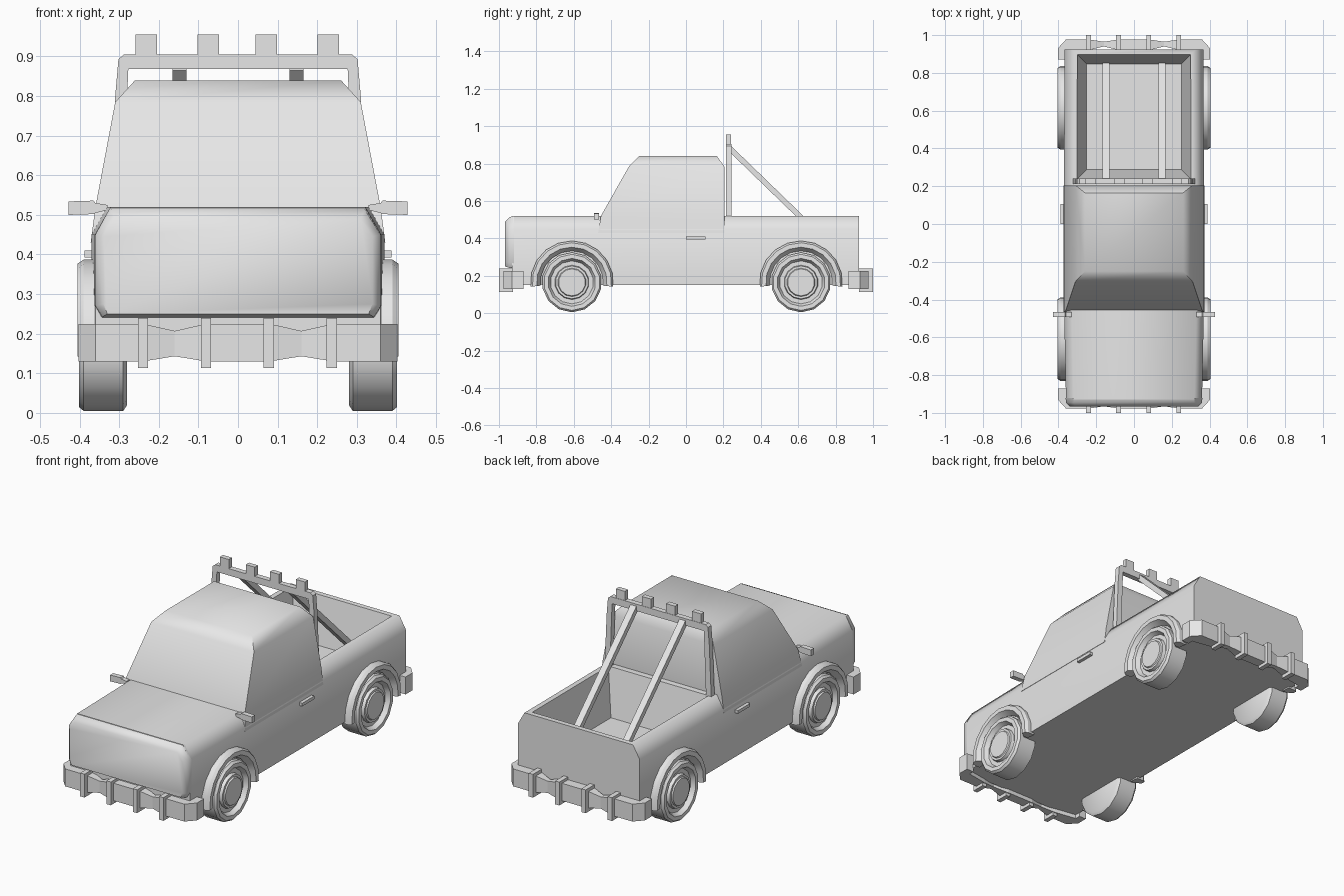
import bpy
import bmesh
from math import sin, cos, pi, radians

cube = bpy.data.objects.get("Cube")
if cube:
    bpy.data.objects.remove(cube, do_unlink=True)

grey = bpy.data.materials.new("plain_grey")
grey.use_nodes = True
grey.diffuse_color = (0.8, 0.8, 0.8, 1)
grey.node_tree.nodes["Principled BSDF"].inputs["Base Color"].default_value = (0.8, 0.8, 0.8, 1)


def loft(rings):
    """Skin a list of equal closed rings and cap both ends."""
    bm = bmesh.new()
    rows = [[bm.verts.new(p) for p in ring] for ring in rings]
    n = len(rows[0])
    for a, b in zip(rows, rows[1:]):
        for i in range(n):
            j = (i + 1) % n
            bm.faces.new((a[i], a[j], b[j], b[i]))
    bm.faces.new(rows[0])
    bm.faces.new(rows[-1])
    bmesh.ops.recalc_face_normals(bm, faces=bm.faces)
    return bm


def finish(bm, name, angle=None):
    mesh = bpy.data.meshes.new(name)
    bm.to_mesh(mesh)
    bm.free()
    mesh.materials.append(grey)
    obj = bpy.data.objects.new(name, mesh)
    bpy.context.collection.objects.link(obj)
    if angle:
        bpy.ops.object.select_all(action='DESELECT')
        obj.select_set(True)
        bpy.context.view_layer.objects.active = obj
        bpy.ops.object.shade_smooth_by_angle(angle=radians(angle))
    return obj


def box(name, x, y, z):
    """Box from (low, high) pairs."""
    ring = lambda h: [(x[0], y[0], h), (x[1], y[0], h), (x[1], y[1], h), (x[0], y[1], h)]
    return finish(loft([ring(z[0]), ring(z[1])]), name)


def section(y, half):
    """Mirror a half cross-section of (x, z) points at station y."""
    return [(x, y, z) for x, z in half] + [(-x, y, z) for x, z in reversed(half)]


# Lower body with an open, tapered bed
stations = [(-0.93, 0.36), (-0.45, 0.37), (0.21, 0.37), (0.925, 0.368)]
body = loft([section(y, [(w, 0.152), (w, 0.45), (w - 0.04, 0.52)]) for y, w in stations])
bed = max((f for f in body.faces if f.normal.z > 0.9), key=lambda f: f.calc_center_median().y)
bmesh.ops.inset_individual(body, faces=[bed], thickness=0.028, use_even_offset=True)
bmesh.ops.inset_individual(body, faces=[bed], thickness=0.05, depth=-0.25, use_even_offset=True)
finish(body, "lower_body", 62)

# Rounded nose panel
nose = [
    section(-0.92, [(0.345, 0.24), (0.362, 0.27), (0.362, 0.45), (0.322, 0.52)]),
    section(-0.945, [(0.342, 0.243), (0.36, 0.27), (0.36, 0.45), (0.32, 0.513)]),
    section(-0.967, [(0.33, 0.25), (0.34, 0.275), (0.34, 0.445), (0.31, 0.49)]),
]
finish(loft(nose), "nose_panel", 50)

# Cab: half width, front and back at each height
levels = [(0.43, 0.372, -0.47, 0.205), (0.52, 0.36, -0.455, 0.205),
          (0.785, 0.31, -0.305, 0.205), (0.84, 0.26, -0.25, 0.165)]
finish(loft([[(-w, f, z), (w, f, z), (w, b, z), (-w, b, z)] for z, w, f, b in levels]),
       "cab", 52)

# Wheels and arch flares: profiles of (x, radius)
tyre = [(0.28, 0.145), (0.29, 0.16), (0.39, 0.16), (0.402, 0.15), (0.402, 0.128),
        (0.378, 0.115), (0.378, 0.092), (0.395, 0.088), (0.395, 0.076), (0.402, 0.072)]
flare = [(0.35, 0.222), (0.39, 0.222), (0.405, 0.212), (0.405, 0.188), (0.375, 0.168),
         (0.35, 0.168)]
AXLE_Z = 0.165
SIDES = 14
ARCH = 10
for end, yc in (("front", -0.61), ("rear", 0.615)):
    for side, s in (("left", 1), ("right", -1)):
        def spin(x, r, a):
            return (s * x, yc + r * cos(a), AXLE_Z + r * sin(a))
        wheel = [[spin(x, r, 2 * pi * (i + 0.5) / SIDES) for i in range(SIDES)] for x, r in tyre]
        finish(loft(wheel), f"{end}_{side}_wheel", 35)
        arch = [[spin(x, r, radians(-6 + 192 * i / ARCH)) for x, r in flare]
                for i in range(ARCH + 1)]
        finish(loft(arch), f"{end}_{side}_arch_flare", 25)

# Bumpers with notched bars: x, outer y, inner y, bottom, top
half_bar = [(0.08, 0.977, 0.92, 0.13, 0.225), (0.16, 0.965, 0.94, 0.143, 0.207),
            (0.24, 0.977, 0.92, 0.13, 0.225), (0.36, 0.977, 0.9, 0.13, 0.225)]
tip = [(0.403, 0.93, 0.87, 0.13, 0.225)]
right_half = half_bar + tip
bar = [(-p[0],) + p[1:] for p in reversed(right_half)] + right_half
for end, d in (("front", -1), ("rear", 1)):
    rings = [[(x, d * yo, lo), (x, d * yo, hi), (x, d * yi, hi), (x, d * yi, lo)]
             for x, yo, yi, lo, hi in bar]
    finish(loft(rings), f"{end}_bumper")
    for s in (-1, 1):
        # Wrapped bumper end
        box(f"{end}_bumper_end", sorted((s * 0.36, s * 0.403)), sorted((d * 0.87, d * 0.93)),
            (0.13, 0.225))
    for i in range(4):
        x = -0.24 + 0.159 * i
        box(f"{end}_bumper_post_{i + 1}", (x - 0.013, x + 0.013),
            sorted((d * 0.925, d * 1.0)), (0.113, 0.24))

# Roll bar hoop: outer and inner (x, z)
hoop = [((0.325, 0.44), (0.293, 0.44)), ((0.31, 0.8), (0.28, 0.8)),
        ((0.302, 0.893), (0.277, 0.868)), ((0.288, 0.905), (0.27, 0.868))]
hoop += [((-o[0], o[1]), (-i[0], i[1])) for o, i in reversed(hoop)]
finish(loft([[(o[0], 0.213, o[1]), (o[0], 0.242, o[1]), (i[0], 0.242, i[1]), (i[0], 0.213, i[1])]
             for o, i in hoop]), "roll_bar")

# Roof lamps on the roll bar
for i, x in enumerate((-0.232, -0.075, 0.071, 0.228)):
    box(f"roof_lamp_{i + 1}", (x - 0.027, x + 0.027), (0.213, 0.24), (0.905, 0.955))

for side, s in (("left", 1), ("right", -1)):
    # Diagonal brace down to the bed floor
    x0, x1 = s * 0.13, s * 0.166
    brace = [[(x0, y, z), (x1, y, z), (x1, y, z - 0.04), (x0, y, z - 0.04)]
             for y, z in ((0.23, 0.905), (0.865, 0.29))]
    finish(loft(brace), f"{side}_brace")

    # Wing mirror, slightly tapered towards the body
    mirror = [[(s * x, -0.492, lo), (s * x, -0.465, lo), (s * x, -0.465, hi), (s * x, -0.492, hi)]
              for x, lo, hi in ((0.33, 0.512, 0.525), (0.36, 0.505, 0.53),
                                (0.365, 0.502, 0.536), (0.428, 0.5, 0.534))]
    finish(loft(mirror), f"{side}_mirror")

    # Door handle
    box(f"{side}_door_handle", sorted((s * 0.36, s * 0.388)), (0.0, 0.105), (0.393, 0.41))
